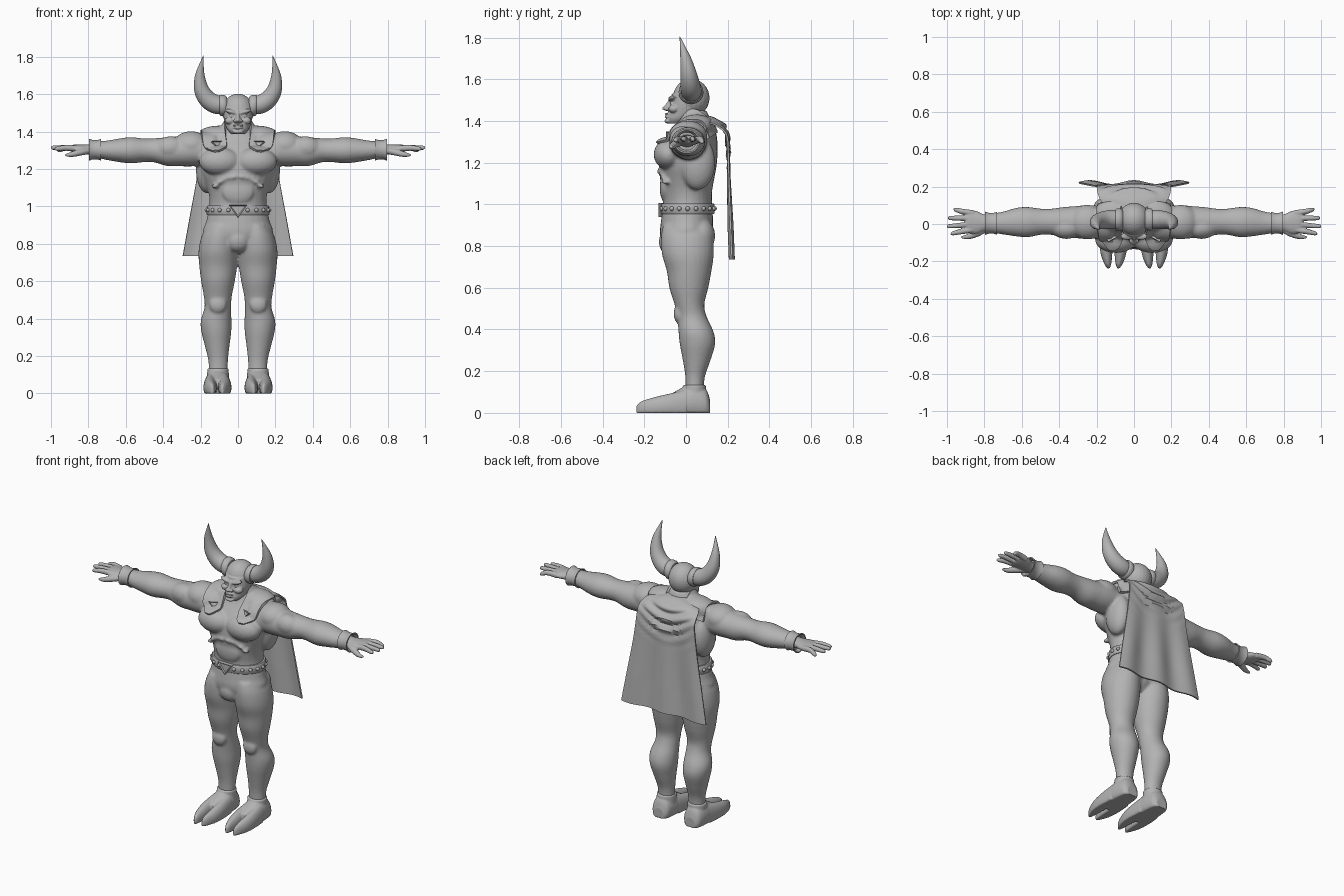
import bpy, bmesh, math
from mathutils import Vector, Matrix
from mathutils.bvhtree import BVHTree

if "Cube" in bpy.data.objects:
    bpy.data.objects.remove(bpy.data.objects["Cube"])

X, Y, Z = Vector((1, 0, 0)), Vector((0, 1, 0)), Vector((0, 0, 1))
grey = bpy.data.materials.new("plain grey")
grey.diffuse_color = (0.45, 0.45, 0.45, 1)
grey.use_nodes = True
grey.node_tree.nodes["Principled BSDF"].inputs["Base Color"].default_value = grey.diffuse_color


def spline(rows, sub):
    """Smooth Catmull-Rom resampling of a list of number tuples."""
    out, n = [], len(rows)
    for i in range(n - 1):
        p = [rows[max(i - 1, 0)], rows[i], rows[i + 1], rows[min(i + 2, n - 1)]]
        for k in range(sub):
            t = k / sub
            out.append([0.5 * (2 * b + (c - a) * t + (2 * a - 5 * b + 4 * c - d) * t * t
                        + (3 * b - a - 3 * c + d) * t ** 3) for a, b, c, d in zip(*p)])
    return out + [list(rows[-1])]


def tube(bm, rows, ref=Y, axis=None, seg=28, sub=4, floor=None):
    """Closed loft through rings (x, y, z, radius_a, radius_b)."""
    rows = spline(rows, sub) if sub > 1 else rows
    cs = [Vector(r[:3]) for r in rows]
    loops = []
    for i, r in enumerate(rows):
        t = axis or (cs[min(i + 1, len(cs) - 1)] - cs[max(i - 1, 0)]).normalized()
        u = ref.cross(t).normalized()
        v = t.cross(u)
        ring = []
        for k in range(seg):
            a = math.tau * k / seg
            p = cs[i] + u * max(r[3], .001) * math.cos(a) + v * max(r[4], .001) * math.sin(a)
            if floor is not None:
                p.z = max(p.z, floor)
            ring.append(bm.verts.new(p))
        loops.append(ring)
    for a, b in zip(loops, loops[1:]):
        for k in range(seg):
            bm.faces.new((a[k], a[(k + 1) % seg], b[(k + 1) % seg], b[k]))
    bm.faces.new(loops[0])
    bm.faces.new(loops[-1])


def slab(z, front, back, rx, x=0):
    """Horizontal ring from its front and back y."""
    return (x, (front + back) / 2, z, rx, (back - front) / 2)


def ball(bm, c, r, tilt=0):
    m = Matrix.Translation(c) @ Matrix.Rotation(tilt, 4, 'Y') @ Matrix.Diagonal((*r, 1))
    bmesh.ops.create_uvsphere(bm, u_segments=24, v_segments=16, radius=1, matrix=m)


def mirror(bm):
    d = bmesh.ops.duplicate(bm, geom=bm.verts[:] + bm.edges[:] + bm.faces[:])
    for v in (g for g in d["geom"] if isinstance(g, bmesh.types.BMVert)):
        v.co.x *= -1


def finish(name, bm, voxel=0, smooth=3, thick=0, angle=40):
    bmesh.ops.recalc_face_normals(bm, faces=bm.faces[:])
    me = bpy.data.meshes.new(name)
    bm.to_mesh(me)
    bm.free()
    ob = bpy.data.objects.new(name, me)
    bpy.context.collection.objects.link(ob)
    if voxel:
        m = ob.modifiers.new("blend", 'REMESH')
        m.mode, m.voxel_size = 'VOXEL', voxel
        m = ob.modifiers.new("soften", 'SMOOTH')
        m.factor, m.iterations = 0.5, smooth
    if thick:
        m = ob.modifiers.new("thickness", 'SOLIDIFY')
        m.thickness, m.offset = thick, 0
    dg = bpy.context.evaluated_depsgraph_get()
    new = bpy.data.meshes.new_from_object(ob.evaluated_get(dg))
    ob.modifiers.clear()
    ob.data = new
    new.materials.clear()
    new.materials.append(grey)
    new.shade_smooth()
    if not voxel:
        new.set_sharp_from_angle(angle=math.radians(angle))
    return ob


# body: legs, arms and muscles on one side, then mirrored
bm = bmesh.new()
tube(bm, [slab(.90, -.11, .12, .075, .09), slab(.84, -.12, .13, .095, .1), slab(.76, -.115, .133, .105, .106),
          slab(.68, -.092, .122, .101, .106), slab(.6, -.08, .107, .09, .107), slab(.52, -.055, .088, .075, .108),
          slab(.46, -.042, .1, .071, .108), slab(.39, -.036, .132, .082, .117), slab(.33, -.03, .14, .08, .116),
          slab(.25, -.015, .117, .065, .111), slab(.17, -.003, .09, .052, .106), slab(.08, -.003, .085, .05, .106)], axis=Z)
ball(bm, (.108, -.035, .475), (.046, .024, .046))
ball(bm, (.085, .07, .85), (.085, .07, .085))
tube(bm, [(.12, .01, 1.3, .085, .08), (.25, .01, 1.3, .09, .086), (.32, .01, 1.295, .085, .08),
          (.38, .01, 1.293, .08, .077), (.45, .012, 1.3, .069, .064), (.5, .012, 1.3, .07, .063),
          (.57, .01, 1.3, .081, .07), (.63, .01, 1.3, .076, .064), (.7, .005, 1.3, .061, .052),
          (.77, .005, 1.305, .05, .042)], ref=Z, axis=X)
ball(bm, (.36, -.02, 1.312), (.085, .06, .063))           # biceps
ball(bm, (.25, .01, 1.325), (.1, .093, .077))             # shoulder
ball(bm, (.097, -.083, 1.24), (.112, .072, .074))         # chest
ball(bm, (.165, .055, 1.2), (.06, .085, .13))             # side of back
ball(bm, (.1, .05, 1.37), (.11, .075, .045))              # neck muscle
for i in range(5):                                        # rib arch
    ball(bm, (.02 + .025 * i, -.122 + .006 * i, 1.158 - .003 * i * i), (.022, .018, .012), .3)
mirror(bm)
tube(bm, [slab(.75, -.06, .07, .04), slab(.8, -.11, .11, .12), slab(.86, -.125, .125, .185), slab(.92, -.12, .13, .17),
          slab(1.0, -.11, .125, .153), slab(1.06, -.115, .125, .155), slab(1.12, -.124, .135, .173),
          slab(1.18, -.13, .146, .197), slab(1.25, -.12, .152, .212), slab(1.31, -.085, .15, .21),
          slab(1.36, -.05, .14, .17), slab(1.40, -.035, .12, .1), slab(1.45, -.035, .1, .066)], axis=Z)
ball(bm, (0, -.08, .82), (.065, .05, .065))
ball(bm, (0, -.1, 1.08), (.085, .026, .07))
body = finish("body", bm, .008, 4)

# head with brow, nose, cheeks and mouth
bm = bmesh.new()
ball(bm, (.036, -.066, 1.506), (.037, .019, .012), -.3)
ball(bm, (.034, -.066, 1.485), (.014, .01, .007))
ball(bm, (.044, -.058, 1.458), (.027, .026, .02))
ball(bm, (.014, -.09, 1.458), (.012, .012, .009))
mirror(bm)
ball(bm, (0, .025, 1.511), (.086, .088, .091))
tube(bm, [slab(1.33, -.03, .09, .066), slab(1.44, -.03, .09, .066)], axis=Z, sub=1)
tube(bm, [slab(1.388, -.085, -.01, .036), slab(1.41, -.093, .04, .056), slab(1.44, -.085, .08, .069),
          slab(1.48, -.078, .09, .077), slab(1.53, -.068, .09, .078)], axis=Z)
tube(bm, [slab(1.449, -.1, -.06, .012), slab(1.461, -.115, -.06, .014), slab(1.485, -.094, -.05, .01),
          slab(1.51, -.079, -.05, .012)], axis=Z)
ball(bm, (0, -.09, 1.434), (.03, .012, .005))
ball(bm, (0, -.09, 1.421), (.028, .012, .005))
ball(bm, (0, -.085, 1.4), (.03, .018, .013))
finish("head", bm, .004, 2)

# horns and their collars
bm = bmesh.new()
tube(bm, [(.07, .025, 1.54, .046, .046), (.12, .025, 1.546, .05, .05), (.165, .02, 1.575, .047, .047),
          (.195, .012, 1.625, .04, .04), (.204, 0, 1.69, .028, .028), (.197, -.015, 1.75, .014, .014),
          (.185, -.03, 1.806, .001, .001)], sub=6)
mirror(bm)
finish("horns", bm)
bm = bmesh.new()
tube(bm, [(.06, .024, 1.535, .05, .05), (.07, .024, 1.538, .058, .056), (.09, .024, 1.54, .059, .057),
          (.1, .024, 1.542, .052, .052)], ref=Z, axis=X, sub=2)
mirror(bm)
finish("horn_collars", bm)

# hands
bm = bmesh.new()
tube(bm, [(.75, .005, 1.305, .042, .032), (.8, .006, 1.305, .045, .027), (.84, .008, 1.307, .06, .024),
          (.88, .012, 1.31, .062, .02), (.9, .014, 1.311, .055, .014)], ref=Z, axis=X)
for y0, x1, y1, z1 in ((.058, .965, .077, 1.3), (.03, .995, .032, 1.312), (-.001, 1.0, -.012, 1.314), (-.03, .98, -.05, 1.308)):
    tube(bm, [(.86, y0, 1.309, .016, .017), (.92, (y0 + y1) / 2, 1.313, .0145, .0155),
              (x1 - .01, y1, z1, .011, .011), (x1, y1, z1, .004, .004)], ref=Z, seg=14)
tube(bm, [(.79, -.02, 1.3, .02, .018), (.84, -.05, 1.29, .019, .018), (.89, -.068, 1.278, .014, .014),
          (.925, -.07, 1.274, .005, .005)], ref=Z, seg=14)
mirror(bm)
finish("hands", bm, .004, 2)

# flared hollow wrist cuffs
bm = bmesh.new()
tube(bm, [(.75, .004, 1.303, .044, .044), (.732, .004, 1.303, .054, .052), (.732, .004, 1.303, .062, .058),
          (.75, .004, 1.303, .056, .052), (.778, .004, 1.303, .056, .052), (.797, .004, 1.303, .063, .059),
          (.797, .004, 1.303, .056, .052), (.775, .004, 1.303, .045, .043)], ref=Z, axis=X, sub=1, seg=32)
mirror(bm)
finish("wrist_cuffs", bm)

# cloven shoes with ankle cuffs
bm = bmesh.new()
F = lambda x, y, rx, top: (x, y, top * .35, rx, top * .65)
tube(bm, [F(.11, .116, .035, .06), F(.11, .095, .056, .115), F(.11, .04, .066, .138), F(.11, -.01, .068, .125),
          F(.11, -.06, .066, .098), F(.11, -.1, .06, .075)], ref=Z, axis=Y, floor=0)
for s in (-1, 1):
    tube(bm, [F(.11 + s * .034, 0, .036, .11), F(.11 + s * .039, -.09, .036, .09), F(.11 + s * .037, -.16, .031, .073),
              F(.11 + s * .03, -.215, .018, .055), F(.11 + s * .026, -.238, .005, .035)], ref=Z, axis=Y, floor=0)
tube(bm, [(.107, .04, .05, .06, .06), (.107, .04, .134, .057, .055)], axis=Z, sub=1)
mirror(bm)
finish("cloven_shoes", bm, .005, 2)

# belt with studs
bm = bmesh.new()
tube(bm, [slab(.953, -.117, .133, .164), slab(.958, -.121, .137, .168), slab(1.0, -.121, .137, .167),
          slab(1.005, -.117, .133, .163)], axis=Z, sub=1, seg=48)
finish("belt", bm)
bm = bmesh.new()
for k in range(20):
    a = math.tau * k / 20 - math.pi / 2
    if k:
        ball(bm, (.167 * math.cos(a), .008 + .129 * math.sin(a), .98), (.011, .011, .011))
finish("belt_studs", bm)


def badge(bm, c, n, size, height):
    """Framed triangle pointing down, lying on a surface of normal n."""
    m = Matrix.Translation(c) @ n.to_track_quat('Z', 'Y').to_matrix().to_4x4()
    lo, hi = [[bm.verts.new(m @ Vector((size * math.cos(a), size * .8 * math.sin(a), h)))
               for a in (-math.pi / 2, math.pi / 6, math.pi * 5 / 6)] for h in (-.012, height)]
    for k in range(3):
        bm.faces.new((lo[k], lo[(k + 1) % 3], hi[(k + 1) % 3], hi[k]))
    bm.faces.new(lo[::-1])
    top = bm.faces.new(hi)
    bm.normal_update()
    bmesh.ops.inset_region(bm, faces=[top], thickness=size * .2, depth=-.006)


bm = bmesh.new()
badge(bm, Vector((0, -.121, .985)), -Y, .056, .012)
finish("belt_buckle", bm, angle=20)

# cape straps hugging the shoulders, with rounded front ends and clasps
tree = BVHTree.FromPolygons([v.co for v in body.data.vertices], [p.vertices[:] for p in body.data.polygons])
bm = bmesh.new()
rows = []
for i in range(33):
    t = i / 32
    th = math.radians(8 + 137 * t)
    d = Vector((0, -math.cos(th), math.sin(th)))
    s = min(1, t / .16)
    hw = .064 * math.sqrt(max(.06, 1 - (1 - s) ** 2))
    row = []
    for k in range(13):
        c = Vector((.118 + .014 * min(1, t * 2.5) + hw * (k / 6 - 1), .04, 1.27))
        hit = tree.ray_cast(c + d * .3, -d)[0] or c + d * .12
        row.append(bm.verts.new(hit + d * .01))
    rows.append(row)
for a, b in zip(rows, rows[1:]):
    for k in range(12):
        bm.faces.new((a[k], a[k + 1], b[k + 1], b[k]))
mirror(bm)
finish("cape_straps", bm, thick=.014)
bm = bmesh.new()
for s in (-1, 1):
    loc, nor = tree.ray_cast(Vector((s * .12, -.5, 1.327)), Y)[:2]
    if loc:
        if nor.y > 0:
            nor = -nor
        badge(bm, loc + nor * .016, nor, .034, .009)
finish("cape_clasps", bm, angle=20)

# hanging cape with draped folds below the neck
bm = bmesh.new()
path = spline([(.085, 1.425, .15), (.14, 1.412, .185), (.182, 1.375, .197), (.2, 1.31, .2), (.205, 1.14, .222),
               (.212, .94, .258), (.22, .735, .295)], 10)
rows = []
for y, z, w in path:
    row = []
    for k in range(41):
        u = k / 20 - 1
        fade = max(0, min(1, (z - 1.15) / .12)) * min(1, max(0, (1.43 - z) / .05)) * (1 - u * u)
        drape = .011 * fade * math.sin(math.tau * (z - .1 * u * u) / .065)
        wave = .010 * math.cos(u * math.pi * 2.5) * min(1, max(0, (1.3 - z) / .4))
        drop = .03 * u * u * max(0, min(1, (z - 1.3) / .1))
        row.append(bm.verts.new((u * w, y + drape + wave, z - drop)))
    rows.append(row)
for a, b in zip(rows, rows[1:]):
    for k in range(40):
        bm.faces.new((a[k], a[k + 1], b[k + 1], b[k]))
finish("cape", bm, thick=.009)
